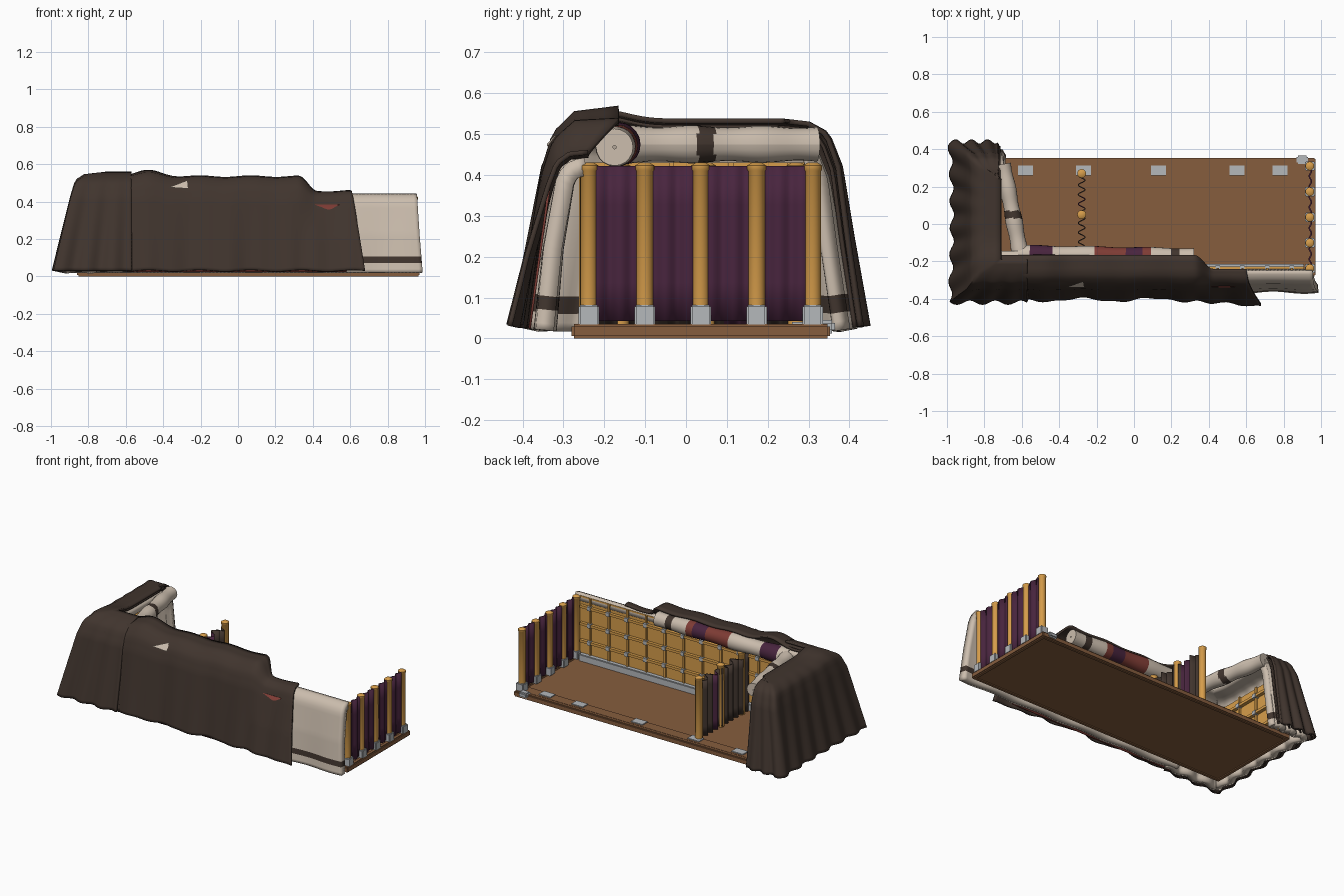
import bpy, bmesh, math
from mathutils import Vector

if "Cube" in bpy.data.objects:
    bpy.data.objects.remove(bpy.data.objects["Cube"])

def mat(name, c):
    m = bpy.data.materials.new(name)
    m.diffuse_color = (*c, 1)
    m.use_nodes = True
    m.node_tree.nodes["Principled BSDF"].inputs["Base Color"].default_value = m.diffuse_color
    return m

DARK = mat("dark brown hide", (0.052, 0.035, 0.027))
CREAM = mat("cream linen", (0.60, 0.51, 0.42))
GOLD = mat("gold", (0.68, 0.34, 0.07))
WOOD = mat("wood brown", (0.24, 0.11, 0.048))
SILVER = mat("silver", (0.46, 0.48, 0.50))
PURPLE = mat("purple cloth", (0.065, 0.018, 0.048))
RED = mat("red cloth", (0.21, 0.045, 0.035))

def finish(name, bm, mats, angle=40):
    bmesh.ops.recalc_face_normals(bm, faces=bm.faces)
    me = bpy.data.meshes.new(name)
    bm.to_mesh(me)
    bm.free()
    for m in mats:
        me.materials.append(m)
    ob = bpy.data.objects.new(name, me)
    bpy.context.collection.objects.link(ob)
    bpy.context.view_layer.objects.active = ob
    ob.select_set(True)
    bpy.ops.object.shade_smooth_by_angle(angle=math.radians(angle))
    ob.select_set(False)
    return ob

def box(name, x, y, z, m, bevel=0.0):
    bm = bmesh.new()
    bmesh.ops.create_cube(bm, size=1)
    for v in bm.verts:
        v.co = [a + (b - a) * (c + 0.5) for (a, b), c in zip((x, y, z), v.co)]
    if bevel:
        bmesh.ops.bevel(bm, geom=bm.edges[:], offset=bevel, segments=2, affect='EDGES')
    return finish(name, bm, [m])

def grid(name, f, nu, nv, mats, rule=None, thick=0.0):
    """Sheet through f(u, v), u and v in 0..1; rule maps a face centre to a material."""
    bm = bmesh.new()
    vs = [[bm.verts.new(f(i / nu, j / nv)) for j in range(nv + 1)] for i in range(nu + 1)]
    for i in range(nu):
        for j in range(nv):
            fc = bm.faces.new((vs[i][j], vs[i + 1][j], vs[i + 1][j + 1], vs[i][j + 1]))
            if rule:
                fc.material_index = rule(fc.calc_center_median())
    ob = finish(name, bm, mats, 60)
    if thick:
        s = ob.modifiers.new("thickness", 'SOLIDIFY')
        s.thickness, s.offset = thick, 0
    return ob

def itp(table, t):
    """Eased lookup in rows of (t, values...)."""
    for a, b in zip(table, table[1:]):
        if t <= b[0]:
            k = (t - a[0]) / (b[0] - a[0])
            return [p + (q - p) * k for p, q in zip(a[1:], b[1:])]
    return list(table[-1][1:])

def post(name, x, y, r=0.021):
    bm = bmesh.new()
    prof = [(r, .03), (r, .41), (r * 1.12, .413), (r * 1.12, .423), (r * .6, .43)]
    n = 20
    rings = [[bm.verts.new((x + q * math.cos(k * math.tau / n), y + q * math.sin(k * math.tau / n), z))
              for k in range(n)] for q, z in prof]
    for a, b in zip(rings, rings[1:]):
        for k in range(n):
            bm.faces.new((a[k], a[(k + 1) % n], b[(k + 1) % n], b[k]))
    bm.faces.new(rings[-1])
    bm.faces.new(rings[0][::-1])
    finish(name, bm, [GOLD])

# base: floor slab with a raised rim
box("floor", (-.84, .95), (-.26, .33), (.006, .026), WOOD)
for i, y in enumerate((-.28, .325)):
    box(f"base_rim_long_{i}", (-.86, .97), (y, y + .028), (0, .035), WOOD, .006)
for i, x in enumerate((-.86, .94)):
    box(f"base_rim_short_{i}", (x, x + .03), (-.28, .353), (0, .035), WOOD, .006)
box("back_sill", (-.84, .93), (.255, .33), (.02, .034), WOOD, .004)
for i, x in enumerate((-.58, -.27, .13, .55, .78)):
    box(f"back_socket_{i}", (x - .04, x + .04), (.26, .312), (.03, .04), SILVER)
box("corner_socket", (.87, .93), (.32, .365), (.012, .045), SILVER, .008)

# entrance screen: five pillars with purple cloth between
for i in range(5):
    y = -.238 + i * .137
    post(f"entrance_pillar_{i}", .94, y)
    box(f"entrance_socket_{i}", (.915, .967), (y - .025, y + .025), (.03, .082), SILVER, .004)
grid("entrance_screen", lambda u, v: (.943 + .006 * math.sin(u * 60), -.23 + .53 * u, .042 + .38 * v),
     80, 4, [PURPLE], None, .008)

# inner veil on three posts
for i, y in enumerate((-.16, .05, .27)):
    post(f"veil_post_{i}", -.28, y)
grid("veil", lambda u, v: (-.28 + .018 * math.sin(u * 62), -.235 + .5 * u, .035 + .36 * v + .012 * math.sin(u * 25) * v),
     120, 6, [DARK, PURPLE], lambda c: int(abs(c.y - .12) < .03), .006)

# gold plank walls with bars, rings and silver footings
box("front_wall", (-.83, .92), (-.262, -.245), (.03, .43), GOLD)
box("end_wall", (-.835, -.818), (-.26, .32), (.03, .43), GOLD)
box("front_footing", (-.82, .91), (-.246, -.215), (.026, .07), SILVER, .004)
box("end_footing", (-.82, -.785), (-.24, .31), (.026, .07), SILVER, .004)
for j, z in enumerate((.15, .26, .37)):
    box(f"front_bar_{j}", (-.82, .91), (-.246, -.226), (z - .008, z + .008), GOLD)
    box(f"end_bar_{j}", (-.82, -.796), (-.24, .31), (z - .008, z + .008), GOLD)
    for i in range(13):
        x = -.74 + i * .132
        box(f"front_ring_{j}_{i}", (x - .012, x + .012), (-.246, -.222), (z - .012, z + .012), SILVER)
    for i in range(4):
        y = -.18 + i * .145
        box(f"end_ring_{j}_{i}", (-.82, -.792), (y - .012, y + .012), (z - .012, z + .012), SILVER)
for i in range(13):
    x = -.74 + i * .132
    box(f"front_plank_rib_{i}", (x - .006, x + .006), (-.246, -.234), (.07, .43), GOLD)
for i in range(4):
    y = -.18 + i * .145
    box(f"end_plank_rib_{i}", (-.82, -.804), (y - .006, y + .006), (.07, .43), GOLD)

stripe = lambda c: int(.062 < c.z < .102)

# cloth hanging over the front wall
HIDE = [(0, -.40, .03), (.35, -.375, .2), (.7, -.345, .40), (.82, -.32, .48), (.9, -.27, .525), (1, -.165, .53)]
LOW = [(0, -.425, .03), (.35, -.385, .2), (.7, -.335, .37), (.82, -.315, .425), (.9, -.285, .447), (1, -.24, .452)]
def hide(u, v):
    x = -.72 + u * (1.40 - .08 * v)
    k = min(max((x - .32) / .1, 0), 1)
    k = k * k * (3 - 2 * k)
    a, b = itp(HIDE, v), itp(LOW, v)
    y, z = [p + (q - p) * k for p, q in zip(a, b)]
    bump = .03 * math.exp(-((x + .48) / .1) ** 2) * v ** 3
    return (x, y + (.010 * math.sin(x * 17) + .004 * math.sin(x * 41)) * (1 - v), z + bump + .004 * math.sin(x * 23))
grid("front_hide_cover", hide, 90, 30, [DARK], None, .012)

LINEN = [(0, -.345, .02), (.5, -.325, .22), (.85, -.295, .39), (.93, -.275, .415), (1, -.245, .42)]
def linen(u, v):
    y, z = itp(LINEN, v)
    x = -.6 + u * (1.585 - .03 * v)
    return (x, y + .006 * math.sin(x * 19) * (1 - v), z)
grid("front_linen_cover", linen, 80, 24, [CREAM, DARK], stripe, .045)
grid("front_red_lining", lambda u, v: (-.6 + 1.18 * u, -.383 + .05 * v, .024 + .36 * v), 20, 4, [RED], None, .006)

# small torn opening in the front hide
bm = bmesh.new()
tri = []
for x, v in ((-.37, .80), (-.27, .865), (-.265, .79)):
    p = Vector(hide((x + .72) / (1.40 - .08 * v), v)) + Vector((0, -.016, .008))
    tri.append(bm.verts.new(p))
bm.faces.new(tri)
finish("torn_patch", bm, [CREAM])

# cover wrapped round the left end, open towards the room
END = [(0, .03, -.98, -.415, .435), (.4, .25, -.93, -.375, .40), (.7, .42, -.89, -.345, .375),
       (.82, .50, -.865, -.31, .345), (.9, .525, -.82, -.26, .30), (1, .532, -.71, -.19, .24)]
def end_cover(d, ext):
    def f(u, v):
        z, xe, y0, y1 = itp(END, v)
        xe, y0, y1 = xe + d * (1 - .6 * v), y0 + d, y1 - d
        xe = min(xe, -.71)
        xf, xb = -.57 + ext, -.725 + ext
        w = .012 * (1 - v) * math.sin(u * 75)
        if u < .25:
            k = u / .25
            x, y = xf + (xe - xf) * k, y0 + w
        elif u < .75:
            k = (u - .25) / .5
            x, y = xe + w + .012 * (1 - v) * math.sin(math.pi * k), y0 + (y1 - y0) * k
        else:
            k = (u - .75) / .25
            x, y = xe + (xb - xe) * k, y1 + w
        bump = .022 * math.exp(-((y + .2) / .08) ** 2) * v ** 3
        return (x, y, z - d * (.2 + .8 * v) + bump)
    return f
grid("end_hide_cover", end_cover(0, 0), 96, 30, [DARK], None, .012)
grid("end_hide_underlayer", end_cover(.014, .01), 96, 24, [DARK], None, .008)
grid("end_linen_cover", end_cover(.045, .03), 96, 24, [CREAM, DARK], stripe, .04)

# rolled-back cloth along the front wall and across the roof opening
def roll(name, a, b, r0, r1, mats, rule):
    a, b = Vector(a), Vector(b)
    side = (b - a).cross(Vector((0, 0, 1))).normalized()
    def f(u, v):
        t = min(max((u * 1.06) - .03, 0), 1)
        r = (r0 + (r1 - r0) * t) * (1 + .06 * math.sin(t * 19))
        if u in (0, 1):
            r = .004
        ang = v * math.tau
        return a.lerp(b, t) + side * r * math.cos(ang) + Vector((0, 0, r * math.sin(ang)))
    grid(name, f, 66, 20, mats, rule)

def roll_colour(c):
    for x0, x1, i in ((-.55, -.43, 1), (-.21, -.05, 2), (-.05, .04, 1), (.04, .09, 2), (.2, .24, 3)):
        if x0 < c.x < x1:
            return i
    return 0
roll("front_cloth_roll", (-.62, -.165, .475), (.32, -.175, .468), .052, .045,
     [CREAM, PURPLE, RED, DARK], roll_colour)
roll("roof_cloth_roll", (-.60, -.20, .475), (-.70, .32, .475), .045, .042,
     [CREAM, DARK], lambda c: int(.03 < c.y < .07))
